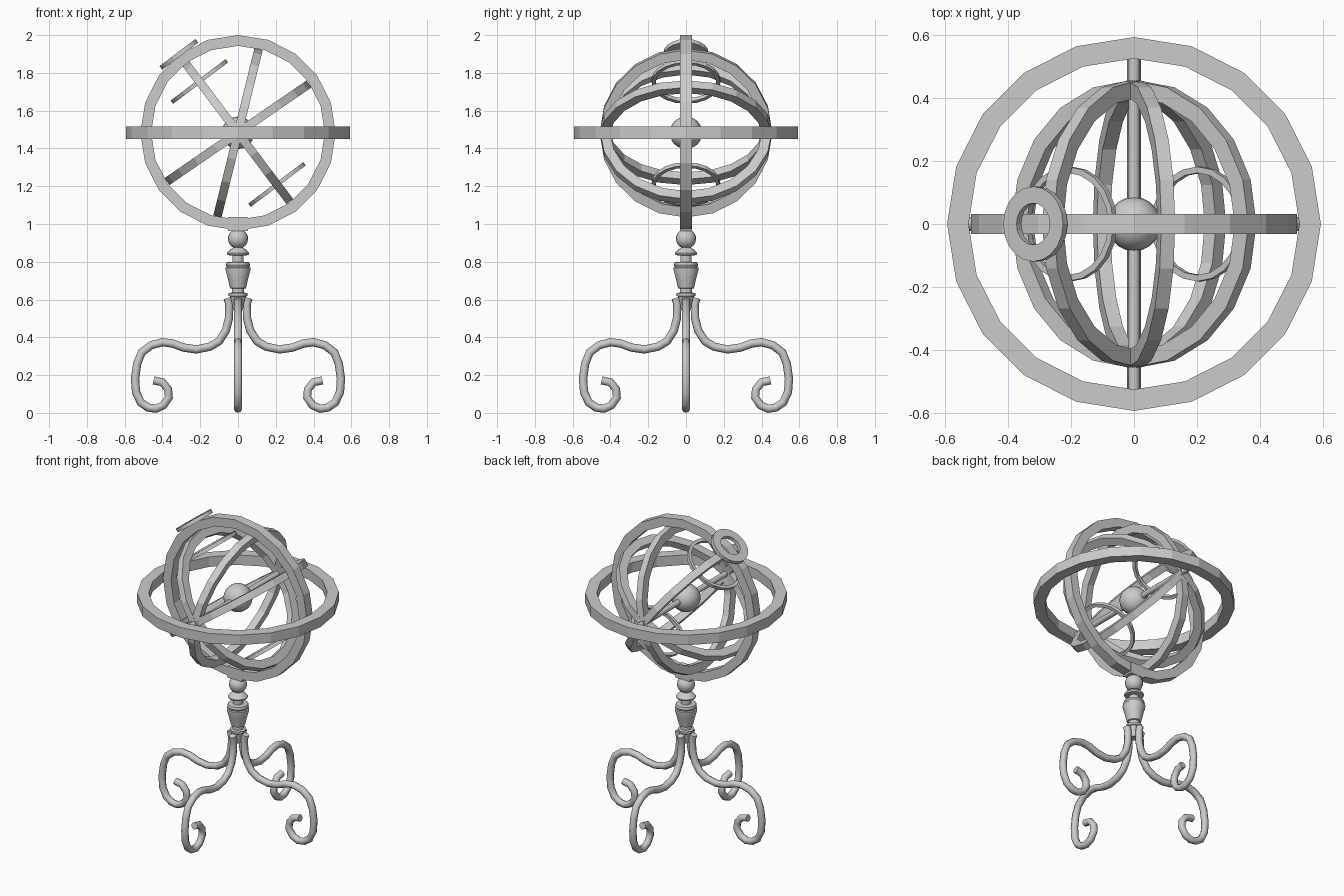
import bpy
from math import radians, cos, sin, pi
from mathutils import Matrix, Vector

if "Cube" in bpy.data.objects:
    bpy.data.objects.remove(bpy.data.objects["Cube"])

CZ = 1.483                      # height of the sphere centre
CENTRE = Vector((0, 0, CZ))


def add_mesh(name, verts, faces, matrix=None, smooth=None):
    mesh = bpy.data.meshes.new(name)
    mesh.from_pydata(verts, [], faces)
    if matrix is not None:
        mesh.transform(matrix)
    mesh.update()
    obj = bpy.data.objects.new(name, mesh)
    bpy.context.collection.objects.link(obj)
    if smooth:
        shade(obj, smooth)
    return obj


def shade(obj, angle):
    bpy.ops.object.select_all(action='DESELECT')
    obj.select_set(True)
    bpy.context.view_layer.objects.active = obj
    bpy.ops.object.shade_smooth_by_angle(angle=radians(angle))


def ring(name, outer, inner, width, rot=None, centre=CENTRE, n=20):
    """Flat band with a rectangular section, axis along local z."""
    h = width / 2
    section = [(outer, -h), (outer, h), (inner, h), (inner, -h)]
    verts = [(r * cos(2 * pi * i / n), r * sin(2 * pi * i / n), z)
             for i in range(n) for r, z in section]
    faces = [(4 * i + j, 4 * ((i + 1) % n) + j,
              4 * ((i + 1) % n) + (j + 1) % 4, 4 * i + (j + 1) % 4)
             for i in range(n) for j in range(4)]
    m = Matrix.Translation(centre) @ (rot or Matrix.Identity(4))
    return add_mesh(name, verts, faces, m)


def lathe(name, profile, n=16, smooth=35):
    """Turned solid around z from (radius, z) pairs listed bottom to top."""
    verts = [(r * cos(2 * pi * i / n), r * sin(2 * pi * i / n), z)
             for r, z in profile for i in range(n)]
    faces = [(k * n + i, k * n + (i + 1) % n,
              (k + 1) * n + (i + 1) % n, (k + 1) * n + i)
             for k in range(len(profile) - 1) for i in range(n)]
    faces += [tuple(reversed(range(n))),
              tuple(range((len(profile) - 1) * n, len(profile) * n))]
    return add_mesh(name, verts, faces, smooth=smooth)


def ball(name, radius, z, u=20, v=12):
    bpy.ops.mesh.primitive_uv_sphere_add(segments=u, ring_count=v, radius=radius,
                                         location=(0, 0, z))
    bpy.context.object.name = name
    shade(bpy.context.object, 60)


# Outer fixed rings
ring("horizon_ring", 0.593, 0.525, 0.065)
ring("meridian_ring", 0.517, 0.46, 0.062, Matrix.Rotation(pi / 2, 4, 'X'))

# Inner great-circle rings sharing the y axis
for i, angle in enumerate((34.5, 76.2, 127)):
    ring(f"inner_ring_{i + 1}", 0.456, 0.403, 0.045,
         Matrix.Rotation(-radians(angle), 4, 'Y'))

# Small polar rings and dial, square to the tilted pole
pole = Vector((cos(radians(127)), 0, sin(radians(127))))
tilt = Matrix.Rotation(radians(-37), 4, 'Y')
for name, d in (("upper_polar_ring", 0.34), ("lower_polar_ring", -0.343)):
    ring(name, 0.182, 0.162, 0.022, tilt, CENTRE + pole * d)
ring("pole_dial", 0.119, 0.066, 0.024, tilt, CENTRE + pole * 0.52)

# Cross axle and central globe
bpy.ops.mesh.primitive_cylinder_add(vertices=12, radius=0.018, depth=1.06,
                                    location=CENTRE, rotation=(pi / 2, 0, 0))
bpy.context.object.name = "axle"
shade(bpy.context.object, 40)
ball("central_globe", 0.086, CZ)

# Clamp block and ball under the meridian ring
bpy.ops.mesh.primitive_cube_add(size=1, location=(0, 0, 1.0))
bpy.context.object.name = "clamp_block"
bpy.context.object.scale = (0.104, 0.066, 0.074)
ball("neck_ball", 0.053, 0.922)

# Turned column
lathe("column", [
    (0.028, 0.55), (0.04, 0.60), (0.042, 0.615), (0.049, 0.62), (0.049, 0.634),
    (0.033, 0.637), (0.033, 0.658), (0.042, 0.66), (0.055, 0.715), (0.067, 0.76),
    (0.067, 0.768), (0.06, 0.772), (0.064, 0.782), (0.06, 0.797), (0.03, 0.80),
    (0.03, 0.832), (0.056, 0.836), (0.059, 0.846), (0.045, 0.862), (0.024, 0.876),
    (0.024, 0.90)])

# Four scrolled legs
PATH = [(.055, .608), (.046, .575), (.048, .50), (.065, .435), (.10, .38),
        (.15, .35), (.22, .336), (.29, .346), (.345, .367), (.40, .374),
        (.46, .358), (.51, .32), (.534, .26), (.545, .18), (.54, .11),
        (.515, .055), (.475, .028), (.435, .022), (.395, .04), (.366, .082),
        (.37, .125), (.40, .162), (.447, .172)]
curve = bpy.data.curves.new("leg_path", 'CURVE')
curve.dimensions = '3D'
curve.bevel_depth = 0.022
curve.bevel_resolution = 2
curve.use_fill_caps = True
curve.twist_mode = 'MINIMUM'
spline = curve.splines.new('POLY')
spline.points.add(len(PATH) - 1)
for p, (x, z) in zip(spline.points, PATH):
    p.co = (x, 0, z, 1)
guide = bpy.data.objects.new("leg_path", curve)
bpy.context.collection.objects.link(guide)
bpy.context.view_layer.update()
leg_mesh = bpy.data.meshes.new_from_object(
    guide.evaluated_get(bpy.context.evaluated_depsgraph_get()))
bpy.data.objects.remove(guide)
for name, turn in (("right_leg", 0), ("back_leg", 90), ("left_leg", 180), ("front_leg", 270)):
    leg = bpy.data.objects.new(name, leg_mesh.copy())
    leg.data.transform(Matrix.Rotation(radians(turn), 4, 'Z'))
    bpy.context.collection.objects.link(leg)
    shade(leg, 50)
